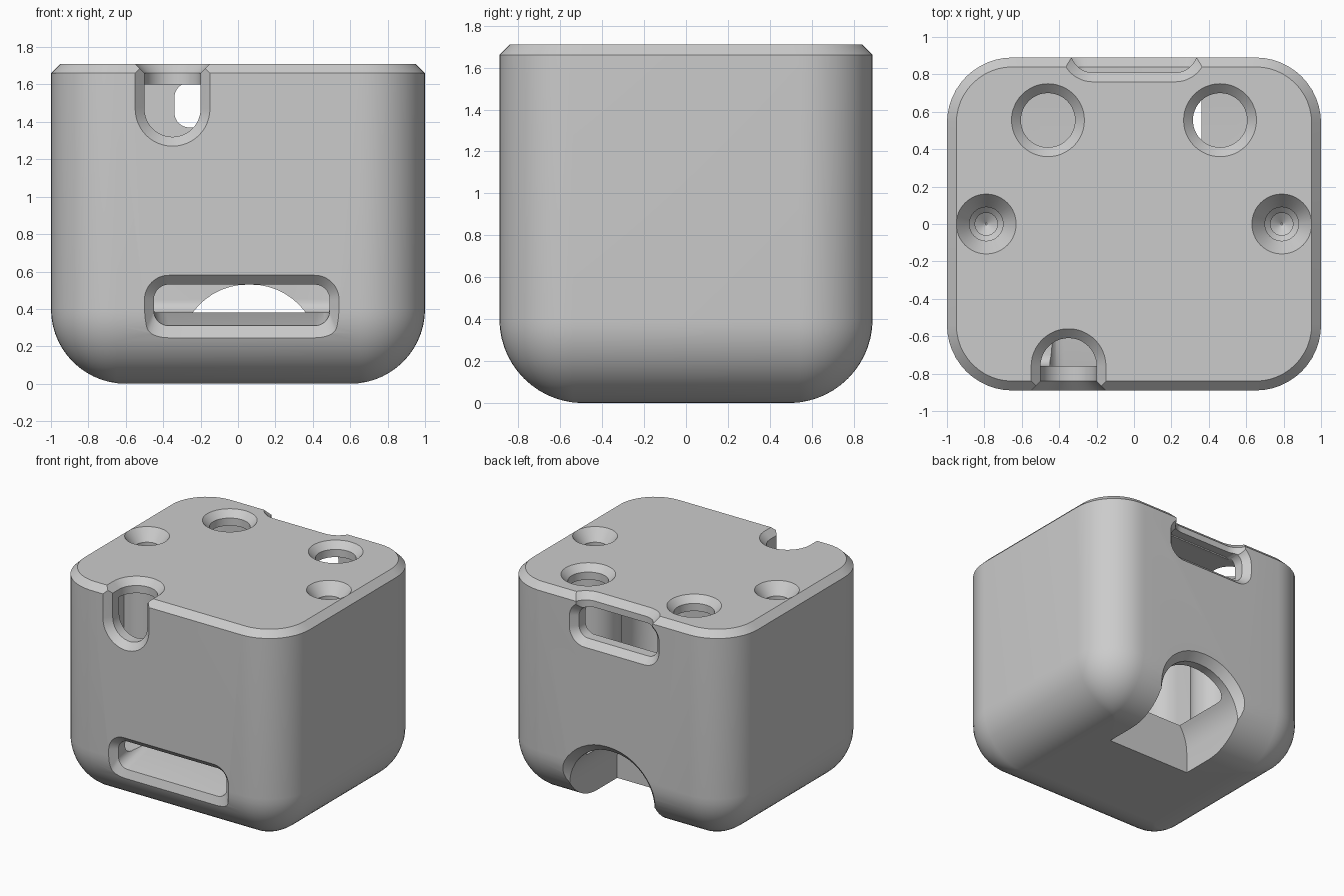
import bpy, bmesh, math

cube = bpy.data.objects.get("Cube")
if cube:
    bpy.data.objects.remove(cube, do_unlink=True)

grey = bpy.data.materials.new("plain_grey")
grey.use_nodes = True
COLOUR = (0.6, 0.6, 0.6, 1)
grey.diffuse_color = COLOUR
grey.node_tree.nodes["Principled BSDF"].inputs["Base Color"].default_value = COLOUR


def rounded(u0, u1, v0, v1, r, grow=0.0, n=12):
    """Rounded rectangle outline, optionally grown outwards."""
    u0, u1, v0, v1 = u0 - grow, u1 + grow, v0 - grow, v1 + grow
    r = min(max(r + grow, 0.01), (u1 - u0) / 2, (v1 - v0) / 2)
    corners = [(u1 - r, v1 - r), (u0 + r, v1 - r), (u0 + r, v0 + r), (u1 - r, v0 + r)]
    points = []
    for i, (u, v) in enumerate(corners):
        for k in range(n + 1):
            a = math.pi / 2 * (i + k / n)
            points.append((u + r * math.cos(a), v + r * math.sin(a)))
    return points


def circle(x, y, r):
    return rounded(x - r, x + r, y - r, y + r, r)


def loft(name, rings, axis="z"):
    """Solid through (height, outline) rings, stacked along z or y."""
    bm = bmesh.new()
    loops = []
    for h, outline in rings:
        loops.append([bm.verts.new((u, v, h) if axis == "z" else (u, h, v)) for u, v in outline])
    for a, b in zip(loops, loops[1:]):
        for i in range(len(a)):
            j = (i + 1) % len(a)
            bm.faces.new((a[i], a[j], b[j], b[i]))
    bm.faces.new(loops[0])
    bm.faces.new(loops[-1])
    bmesh.ops.remove_doubles(bm, verts=bm.verts, dist=1e-5)
    bmesh.ops.recalc_face_normals(bm, faces=bm.faces)
    mesh = bpy.data.meshes.new(name)
    bm.to_mesh(mesh)
    bm.free()
    obj = bpy.data.objects.new(name, mesh)
    bpy.context.collection.objects.link(obj)
    obj.data.materials.append(grey)
    return obj


def flared(name, inner, surface, outline, axis, chamfer=0.05):
    """Straight cutter whose mouth widens at 45 degrees through the surface."""
    s = math.copysign(chamfer, surface - inner)
    return loft(name, [(inner, rounded(*outline)), (surface - s, rounded(*outline)),
                       (surface + s, rounded(*outline, grow=2 * chamfer))], axis)


def cut(target, cutter):
    cutter.hide_render = True
    mod = target.modifiers.new("cut", "BOOLEAN")
    mod.operation, mod.solver, mod.object = "DIFFERENCE", "EXACT", cutter
    bpy.context.view_layer.objects.active = target
    bpy.ops.object.modifier_apply(modifier=mod.name)
    bpy.data.objects.remove(cutter, do_unlink=True)


def box_rings(w, d, corner, bottom, fillet, n=14):
    """Rings of a box whose bottom edge is rounded by the fillet."""
    rings = []
    for k in range(n + 1):
        a = math.pi / 2 * k / n
        rings.append((bottom + fillet * (1 - math.sin(a)),
                      rounded(-w, w, -d, d, corner, grow=-fillet * (1 - math.cos(a)))))
    return rings[::-1]


W, D, H = 1.0, 0.89, 1.71

# Outer shell with rounded base and chamfered lid edge
body = loft("case_body", box_rings(W, D, 0.35, 0, 0.4) + [
    (H - 0.05, rounded(-W, W, -D, D, 0.35)),
    (H, rounded(-W, W, -D, D, 0.35, grow=-0.05))])

# Hollow inside, leaving a post under each screw
cavity = loft("cavity", box_rings(W - 0.13, D - 0.13, 0.22, 0.38, 0.07, 6)
              + [(1.6, rounded(-W + 0.13, W - 0.13, -D + 0.13, D - 0.13, 0.22))])
for side in (-1, 1):
    cut(cavity, loft("post", [(0.2, circle(side * 0.79, 0, 0.19)),
                              (1.8, circle(side * 0.79, 0, 0.19))]))
cut(body, cavity)

# Lid holes and countersunk screw holes
for side in (-1, 1):
    x, y, r = side * 0.46, 0.555, 0.145
    cut(body, flared("lid_hole", 1.5, H, (x - r, x + r, y - r, y + r, r), "z"))
    x = side * 0.79
    profile = [(1.3, 0.005), (1.34, 0.06), (1.5, 0.06), (1.53, 0.09),
               (1.62, 0.09), (H, 0.16), (H + 0.04, 0.19)]
    cut(body, loft("screw_hole", [(z, circle(x, 0, r)) for z, r in profile]))

# Front cable notch, open through wall and lid
cut(body, flared("notch_wall", -0.75, -D, (-0.5, -0.2, 1.32, 2.2, 0.15), "y"))
cut(body, flared("notch_lid", 1.5, H, (-0.5, -0.2, -1.4, -0.61, 0.15), "z"))

# Back connector slot, open through the lid edge
cut(body, flared("slot_wall", 0.74, D, (-0.34, 0.34, 1.37, 1.61, 0.08), "y"))
cut(body, flared("slot_lid", 1.5, H, (-0.34, 0.34, 0.81, 1.4, 0.12), "z"))

# Front lower slot with a ramp rising to the floor
cut(body, loft("card_slot", [
    (-0.45, rounded(-0.45, 0.49, 0.381, 0.53, 0.07)),
    (-0.84, rounded(-0.45, 0.49, 0.31, 0.53, 0.08)),
    (-0.94, rounded(-0.55, 0.59, -0.04, 0.63, 0.18))], "y"))

# Back arch, cutting through the thick floor
cut(body, flared("back_arch", 0.24, D, (-0.31, 0.43, -0.6, 0.53, 0.36), "y", 0.06))

bpy.ops.object.select_all(action="DESELECT")
body.select_set(True)
bpy.context.view_layer.objects.active = body
bpy.ops.object.shade_smooth_by_angle(angle=math.radians(30))
